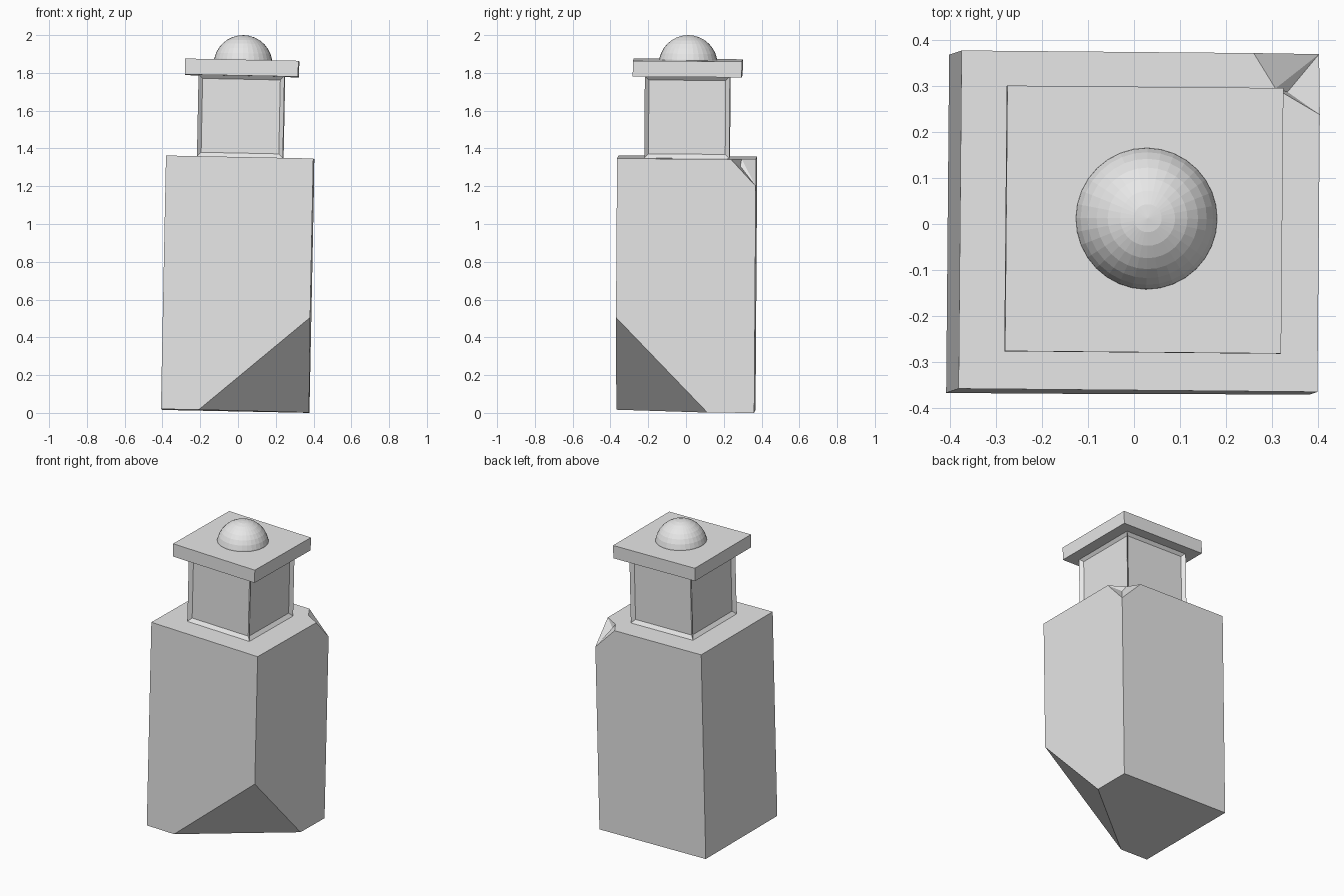
import bpy
import bmesh
from mathutils import Matrix, Euler

if "Cube" in bpy.data.objects:
    bpy.data.objects.remove(bpy.data.objects["Cube"])

# One plain grey for every part
grey = bpy.data.materials.new("plain_grey")
grey.use_nodes = True
COLOUR = (0.8, 0.8, 0.8, 1)
grey.diffuse_color = COLOUR
grey.node_tree.nodes["Principled BSDF"].inputs["Base Color"].default_value = COLOUR

# The whole pillar leans slightly
LEAN = Matrix.Translation((-0.015, -0.003, 0.0104)) @ Euler((-0.007, 0.02, -0.009)).to_matrix().to_4x4()


def finish(name, bm):
    bmesh.ops.recalc_face_normals(bm, faces=bm.faces)
    mesh = bpy.data.meshes.new(name)
    bm.to_mesh(mesh)
    bm.free()
    mesh.materials.append(grey)
    obj = bpy.data.objects.new(name, mesh)
    bpy.context.collection.objects.link(obj)
    obj.matrix_world = LEAN
    return obj


def box(width, depth, bottom, top):
    bm = bmesh.new()
    place = Matrix.Translation((0, 0, (bottom + top) / 2)) @ Matrix.Diagonal((width, depth, top - bottom, 1))
    bmesh.ops.create_cube(bm, size=1, matrix=place)
    return bm


# Pillar body: a block with a large sliced lower corner and a small chipped upper corner
W, D, H = 0.39, 0.3675, 1.342
points = {
    "front_left_low": (-W, -D, 0), "front_left_top": (-W, -D, H),
    "back_left_low": (-W, D, 0), "back_left_top": (-W, D, H),
    "front_right_top": (W, -D, H), "back_right_low": (W, D, 0),
    "slice_top": (W, -D, 0.5), "slice_front": (-0.19, -D, 0), "slice_side": (W, 0.12, 0),
    "chip_back": (0.245, D, H), "chip_side": (W, 0.235, H), "chip_low": (W, D, 1.2),
    "chip_inner": (0.293, 0.291, H), "chip_deep": (0.32, 0.284, 1.305),
}
faces = [
    "front_left_low slice_front slice_top front_right_top front_left_top",
    "slice_side back_right_low chip_low chip_side front_right_top slice_top",
    "back_right_low back_left_low back_left_top chip_back chip_low",
    "back_left_low front_left_low front_left_top back_left_top",
    "front_left_low back_left_low back_right_low slice_side slice_front",
    "front_left_top front_right_top chip_side chip_inner chip_back back_left_top",
    "slice_top slice_front slice_side",
    "chip_back chip_inner chip_low",
    "chip_inner chip_deep chip_low",
    "chip_deep chip_side chip_low",
    "chip_inner chip_side chip_deep",
]
bm = bmesh.new()
verts = {key: bm.verts.new(co) for key, co in points.items()}
for face in faces:
    bm.faces.new([verts[key] for key in face.split()])
finish("pillar_body", bm)

# Lantern block with a recessed panel on each side
bm = box(0.455, 0.45, H, 1.777)
bm.normal_update()
sides = [f for f in bm.faces if abs(f.normal.z) < 0.5]
bmesh.ops.inset_individual(bm, faces=sides, thickness=0.031, depth=-0.018)
finish("lantern_block", bm)

# Flat cap slab
finish("cap_slab", box(0.6, 0.577, 1.774, 1.858))

# Faceted dome, half sunk into the cap
bm = bmesh.new()
bmesh.ops.create_uvsphere(bm, u_segments=32, v_segments=16, radius=0.156,
                          matrix=Matrix.Translation((0.005, 0.002, 1.834)))
finish("dome", bm)
